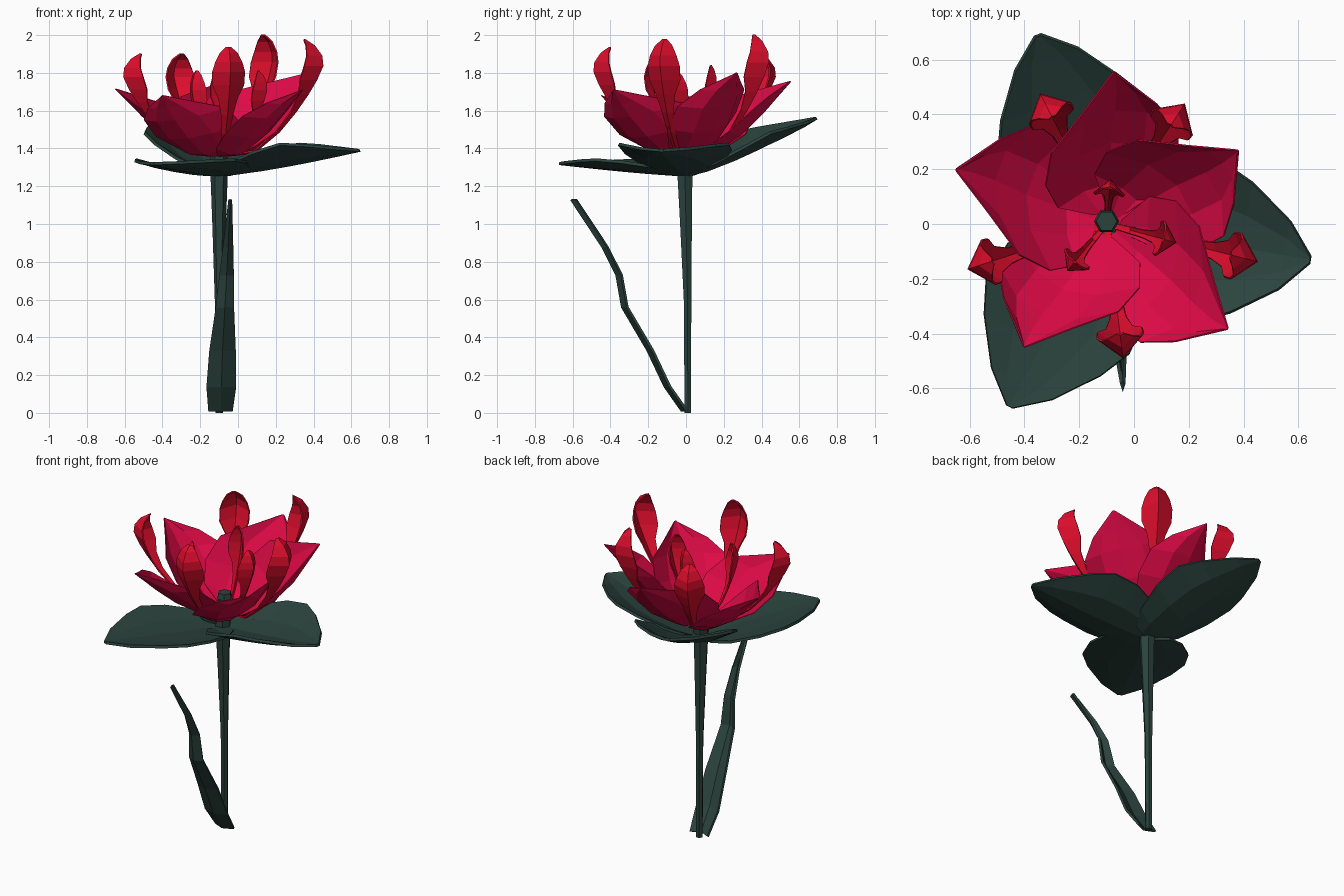
import bpy, bmesh
from math import radians, sin, cos, pi
from mathutils import Matrix, Vector

if "Cube" in bpy.data.objects:
    bpy.data.objects.remove(bpy.data.objects["Cube"])

AXIS = -0.10  # x of the flower's centre line


def material(name, rgb):
    m = bpy.data.materials.new(name)
    m.diffuse_color = (*rgb, 1)
    m.use_nodes = True
    m.node_tree.nodes["Principled BSDF"].inputs["Base Color"].default_value = m.diffuse_color
    return m


crimson = material("crimson", (0.72, 0.003, 0.06))
scarlet = material("scarlet", (0.72, 0.004, 0.025))
green = material("dark_green", (0.024, 0.056, 0.046))


def add_object(name, bm, mat):
    bmesh.ops.recalc_face_normals(bm, faces=bm.faces)
    me = bpy.data.meshes.new(name)
    bm.to_mesh(me)
    bm.free()
    me.materials.append(mat)
    ob = bpy.data.objects.new(name, me)
    bpy.context.collection.objects.link(ob)
    return ob


def sheet(name, rows, mat, thick, yaw=None, cols=5):
    """Curved blade: each row is (edge, middle, edge), curved through the three."""
    bm = bmesh.new()
    grid = []
    for a, m, b in rows:
        a, m, b = Vector(a), Vector(m), Vector(b)
        line = []
        for i in range(cols):
            u = 2 * i / (cols - 1) - 1
            line.append(bm.verts.new(m * (1 - u * u) + a * (u * (u - 1) / 2) + b * (u * (u + 1) / 2)))
        grid.append(line)
    for p, q in zip(grid, grid[1:]):
        for i in range(cols - 1):
            bm.faces.new((p[i], p[i + 1], q[i + 1], q[i]))
    if yaw is not None:
        bm.transform(Matrix.Translation((AXIS, 0, 0)) @ Matrix.Rotation(radians(yaw), 4, 'Z'))
    ob = add_object(name, bm, mat)
    mod = ob.modifiers.new("thickness", 'SOLIDIFY')
    mod.thickness = thick
    mod.offset = 0
    return ob


def tube(name, rings, sides, mat):
    """Faceted tube from (z, radius, y) rings."""
    bm = bmesh.new()
    loops = [[bm.verts.new((AXIS + r * cos(2 * pi * i / sides), y + r * sin(2 * pi * i / sides), z))
              for i in range(sides)] for z, r, y in rings]
    for p, q in zip(loops, loops[1:]):
        for i in range(sides):
            j = (i + 1) % sides
            bm.faces.new((p[i], p[j], q[j], q[i]))
    bm.faces.new(loops[0][::-1])
    bm.faces.new(loops[-1])
    return add_object(name, bm, mat)


# stem and the small pistil at the heart of the flower
tube("stem", [(0, .02, .01), (.6, .023, .008), (1.0, .036, 0), (1.27, .046, -.006), (1.36, .045, 0)], 6, green)
tube("pistil", [(1.34, .03, .01), (1.41, .035, .01), (1.44, .046, .01), (1.47, .038, .01)], 6, green)

# long narrow leaf rising from the foot of the stem: (y, z, left x, right x)
leaf = [(-.01, .012, -.155, -.03), (-.10, .14, -.165, -.012), (-.19, .33, -.15, -.014),
        (-.325, .56, -.115, -.024), (-.355, .73, -.095, -.026), (-.43, .88, -.075, -.03),
        (-.595, 1.13, -.045, -.037)]
sheet("stem_leaf", [((l, y + .015, z), ((l + r) / 2, y - .012, z), (r, y + .015, z))
                    for y, z, l, r in leaf], green, .014, cols=3)

# three broad overlapping sepals: (distance out, half width, outer lift, inner lift)
sepal = [(.0, .13, .02, .04), (.08, .22, .05, .08), (.23, .285, .09, .11), (.38, .295, .11, .11),
         (.50, .24, .08, .08), (.66, .125, .03, .03), (.755, .012, 0, 0)]
for n, (yaw, tip, size, cup) in enumerate([(-10, 1.39, 1, 1), (110, 1.56, .97, .9), (242, 1.32, 1, .5)]):
    rows = []
    for d, w, low, high in sepal:
        z = 1.26 + (tip - 1.26) * (d / .755) ** 1.3
        d, w = d * size, w * size
        rows.append(((d, -w, z + low * cup), (d, 0, z), (d, w, z + high * cup)))
    sheet(f"sepal_{n + 1}", rows, green, .016, yaw)

# five overlapping petals, each with one edge tucked inward like a pinwheel
petal = [((.03, -.05, 1.36), (.04, 0, 1.36), (.03, .05, 1.37)),
         ((.12, -.17, 1.405), (.15, 0, 1.37), (.05, .18, 1.46)),
         ((.24, -.245, 1.49), (.30, 0, 1.48), (.13, .23, 1.57)),
         ((.36, -.245, 1.60), (.42, -.01, 1.60), (.25, .215, 1.68)),
         ((.45, -.16, 1.68), (.49, -.01, 1.68), (.40, .11, 1.72)),
         ((.55, -.01, 1.755), (.56, 0, 1.76), (.55, .01, 1.76))]
for n, (yaw, size, tip) in enumerate([(87, .556, 1.755), (29, .55, 1.80), (-41, .585, 1.71),
                                      (-124, .54, 1.68), (160, .585, 1.715)]):
    s, k = size / .56, (tip - 1.36) / .4
    rows = [[(x * s, y, 1.36 + (z - 1.36) * k) for x, y, z in row] for row in petal]
    sheet(f"petal_{n + 1}", rows, crimson, .005, yaw)

# spoon shaped stamens: (distance out, z, half width, edge inset)
spoon = [(.03, 1.36, .012, 0), (.18, 1.385, .016, .01), (.29, 1.48, .02, .015), (.37, 1.58, .03, .02),
         (.43, 1.67, .05, .04), (.47, 1.74, .083, .07), (.50, 1.81, .085, .08), (.495, 1.86, .07, .065),
         (.46, 1.91, .045, .035), (.415, 1.94, .012, .005)]
stamens = [(117, .53, 1.90, 1), (57, .52, 2.0, 1), (-14, .565, 1.975, 1), (-83, .49, 1.935, 1),
           (198, .53, 1.90, 1), (-15, .26, 1.81, .75), (230, .22, 1.81, .65), (85, .16, 1.84, .65)]
for n, (yaw, reach, tip, wide) in enumerate(stamens):
    s, k = reach / .5, (tip - 1.36) / .58
    rows = []
    for d, z, w, inset in spoon:
        z = 1.36 + (z - 1.36) * k
        d *= s
        e = d - inset * wide
        rows.append(((e, -w * wide, z), (d, 0, z), (e, w * wide, z)))
    kind = "outer_stamen" if n < 5 else "inner_stamen"
    sheet(f"{kind}_{n + 1}", rows, scarlet, .008, yaw, cols=3)
